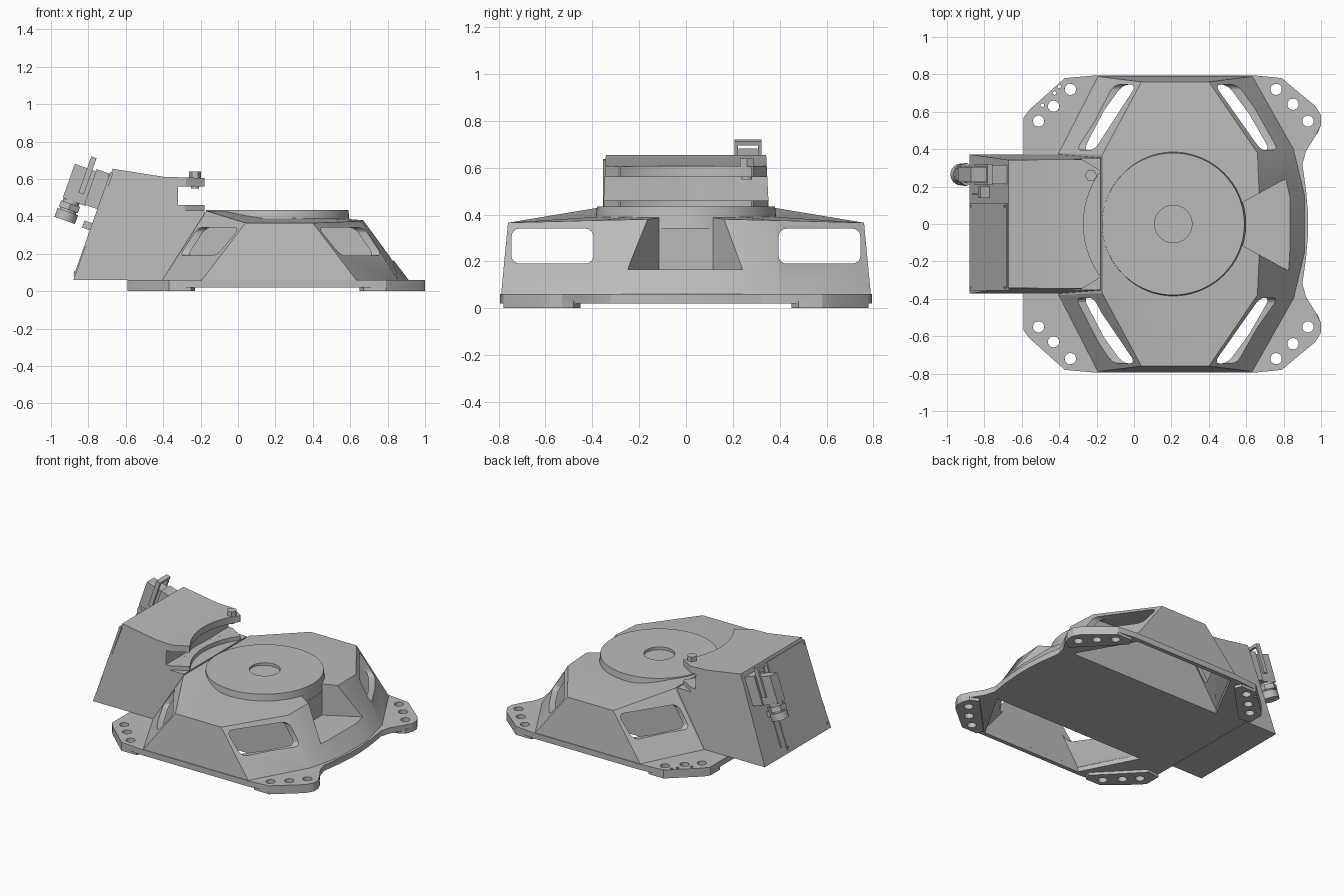
import bpy, bmesh, math
from mathutils import Matrix, Vector

if "Cube" in bpy.data.objects:
    bpy.data.objects.remove(bpy.data.objects["Cube"], do_unlink=True)

grey = bpy.data.materials.new("plain_grey")
grey.use_nodes = True
GREY = (0.5, 0.5, 0.5, 1)
grey.diffuse_color = GREY
grey.node_tree.nodes["Principled BSDF"].inputs["Base Color"].default_value = GREY
parts = []


def make(name, bm, part=True):
    """Turn a bmesh into an object; cutters are not kept as parts."""
    bmesh.ops.recalc_face_normals(bm, faces=bm.faces)
    mesh = bpy.data.meshes.new(name)
    bm.to_mesh(mesh)
    bm.free()
    mesh.materials.append(grey)
    ob = bpy.data.objects.new(name, mesh)
    bpy.context.collection.objects.link(ob)
    if part:
        parts.append(ob)
    else:
        ob.hide_render = True
    return ob


def loft(name, low, high, part=True, apex=None):
    """Solid between two matching rings, optionally with a raised centre."""
    bm = bmesh.new()
    a = [bm.verts.new(p) for p in low]
    b = [bm.verts.new(p) for p in high]
    tip = bm.verts.new(apex) if apex else None
    bm.faces.new(a)
    for i in range(len(a)):
        j = (i + 1) % len(a)
        bm.faces.new((a[i], a[j], b[j], b[i]))
        if tip:
            bm.faces.new((b[i], b[j], tip))
    if not tip:
        bm.faces.new(b)
    return make(name, bm, part)


def slab(name, outline, z0, z1, part=True):
    return loft(name, [(x, y, z0) for x, y in outline],
                [(x, y, z1) for x, y in outline], part)


def circle(cx, cy, r, n=48):
    return [(cx + r * math.cos(math.tau * i / n), cy + r * math.sin(math.tau * i / n))
            for i in range(n)]


def mirrored(half):
    return half + [(p[0], -p[1], *p[2:]) for p in reversed(half)]


def flip(pts, s):
    return [(p[0], s * p[1], *p[2:]) for p in pts]


def cut(ob, cutters):
    """Subtract the cutters and bake the result."""
    for c in cutters:
        m = ob.modifiers.new("cut", 'BOOLEAN')
        m.operation, m.solver, m.object = 'DIFFERENCE', 'EXACT', c
    bpy.context.view_layer.update()
    dg = bpy.context.evaluated_depsgraph_get()
    mesh = bpy.data.meshes.new_from_object(ob.evaluated_get(dg))
    ob.modifiers.clear()
    ob.data = mesh


# Main sloped housing
low = mirrored([(-.41, .38, .05), (-.2, .79, .05), (.64, .79, .05), (.86, .4, .05), (.92, .15, .05)])
high = mirrored([(-.17, .37, .43), (.04, .76, .365), (.40, .76, .365), (.66, .38, .375), (.67, .15, .38)])
housing = loft("main_housing", low, high, apex=(.21, 0, .415))

# Base flange with four ears
ear_edge = [(-.59, .57), (-.56, .61), (-.37, .78), (-.2, .795), (.64, .795), (.79, .78), (.97, .63),
            (1, .58), (1, .53), (.97, .47), (.92, .39), (.9, .32), (.92, .18), (.93, .06)]
flange = slab("base_flange", mirrored(ear_edge), .02, .06)

# Side chambers, open underneath, and the windows through the corners
chambers, windows = [], []
for s in (1, -1):
    floor = [(-.37, .38), (-.17, .765), (.61, .765), (.83, .38)]
    rings = [(x, y, -.05) for x, y in floor], [(x, y, .05) for x, y in floor]
    roof = [(-.15, .38, .385), (.06, .735, .335), (.38, .735, .335), (.63, .38, .345)]
    chambers.append(loft("chamber_cutter", flip(rings[1], s), flip(roof, s), False))
    chambers.append(loft("chamber_floor_cutter", flip(rings[0], s),
                         [(x, s * y, .051) for x, y in floor], False))
    corner = []
    for cy, cz, start in ((.71, .305, 0), (.43, .305, 90), (.43, .225, 180), (.71, .225, 270)):
        for k in range(5):
            a = math.radians(start + 22.5 * k)
            corner.append((cy + .035 * math.cos(a), cz + .035 * math.sin(a)))
    windows.append(loft("window_cutter", [(-.7, s * y, z) for y, z in corner],
                        [(1.1, s * y, z) for y, z in corner], False))

# Wedge notch at the +x end
notch = slab("notch_cutter", mirrored([(.58, .115), (1.1, .4)]), .165, .7, False)
cut(housing, chambers + windows + [notch])

# Mounting holes in the ears
holes = []
for s in (1, -1):
    for x, y in ((-.34, .72), (-.43, .63), (-.51, .55), (.76, .72), (.85, .64), (.93, .55)):
        holes.append(slab("hole_cutter", circle(x, s * y, .03, 20), -.1, .2, False))
for x, y in ((-.40, .735), (-.425, .70), (-.49, .635)):
    holes.append(slab("pin_hole_cutter", circle(x, y, .01, 10), -.1, .2, False))
cut(flange, chambers + holes)

# Foot pads under the ears
for s, side in ((1, "back"), (-1, "front")):
    left = [(-.59, .46), (-.59, .57), (-.56, .61), (-.37, .78), (-.25, .78), (-.23, .73), (-.5, .45)]
    right = [(.98, .48), (1, .53), (1, .58), (.97, .63), (.79, .78), (.67, .78), (.65, .73), (.92, .45)]
    for tag, pad in (("right", left), ("left", right)):
        ob = slab(f"{side}_{tag}_foot_pad", flip(pad, s), 0, .03)
        cut(ob, holes)

# Round cap with a shallow centre recess
cap = loft("round_cap", [(x, y, .34) for x, y in circle(.21, 0, .39, 72)],
           [(x, y, .435) for x, y in circle(.21, 0, .38, 72)])
recess = slab("recess_cutter", circle(.21, 0, .1, 40), .415, .6, False)
cut(cap, [recess])

# Equipment box: side profile, narrowing slightly upward
profile = [(-.88, .06), (-.67, .655), (-.40, .612), (-.18, .605), (-.18, .41), (-.39, .06)]
box = loft("equipment_box", [(x, -.375 + .05 * z, z) for x, z in profile],
           [(x, .375 - .05 * z, z) for x, z in profile])
box_cuts = [slab("arc_cutter", circle(.21, 0, .48, 72), .431, .9, False),
            slab("groove_cutter", circle(.21, 0, .535, 72), .46, .56, False),
            slab("gap_cutter", [(-.32, -.5), (0, -.5), (0, .5), (-.32, .5)], .4601, .5601, False)]
for s in (1, -1):
    box_cuts.append(slab("lip_corner_cutter", flip([(-.285, .35), (-.17, .28), (-.1, .28), (-.1, .5),
                                                  (-.285, .5)], s), .431, .9, False))
cut(box, box_cuts)

# Clamp bolt through the lips
slab("clamp_bolt", circle(-.23, .26, .022, 20), .55, .615)
slab("clamp_bolt_head", circle(-.23, .26, .033, 6), .6, .64)

# Frame lying on the sloped end face: u up the slope, y across, n outward
U = Vector((.333, 0, .943))
N = Vector((-.943, 0, .333))
ORIGIN = Vector((-.88, 0, .06))


def on_slope(u, y, n):
    return ORIGIN + U * u + N * n + Vector((0, y, 0))


def slope_box(name, u, y, n):
    ring = [(u[0], y[0]), (u[1], y[0]), (u[1], y[1]), (u[0], y[1])]
    return loft(name, [on_slope(a, b, n[0]) for a, b in ring],
                [on_slope(a, b, n[1]) for a, b in ring])


def slope_rod(name, u, y, n, r, sides):
    ring = circle(y, n, r, sides)
    return loft(name, [on_slope(u[0], a, b) for a, b in ring],
                [on_slope(u[1], a, b) for a, b in ring])


slope_box("end_cover", (.02, .61), (-.355, .11), (-.01, .006))
for u in (.04, .59):
    for y in (-.34, .095):
        slope_box("cover_screw", (u - .006, u + .006), (y - .006, y + .006), (0, .012))

# Cable connector with locking hoop and gland
slope_box("connector_base", (.40, .60), (.215, .315), (-.02, .08))
slope_box("connector_hood", (.395, .588), (.225, .305), (.07, .2))
for y in (.208, .308):
    slope_box("hoop_arm", (.45, .655), (y, y + .014), (.1, .13))
slope_box("hoop_bar", (.637, .655), (.208, .322), (.1, .13))
slope_rod("gland_neck", (.30, .40), .265, .15, .045, 24)
slope_rod("gland_nut", (.345, .38), .265, .15, .062, 6)
slope_rod("gland_cap", (.285, .335), .265, .15, .058, 24)

# Small latch block
slope_box("latch_block", (.28, .32), (.14, .2), (-.01, .05))
slope_box("latch_strip", (.06, .29), (.155, .165), (-.01, .006))

# Remove cutters, then smooth the round parts
for ob in [o for o in bpy.data.objects if "_cutter" in o.name]:
    bpy.data.objects.remove(ob, do_unlink=True)
bpy.ops.object.select_all(action='DESELECT')
for ob in parts:
    ob.select_set(True)
bpy.context.view_layer.objects.active = housing
bpy.ops.object.shade_smooth_by_angle(angle=math.radians(20))
